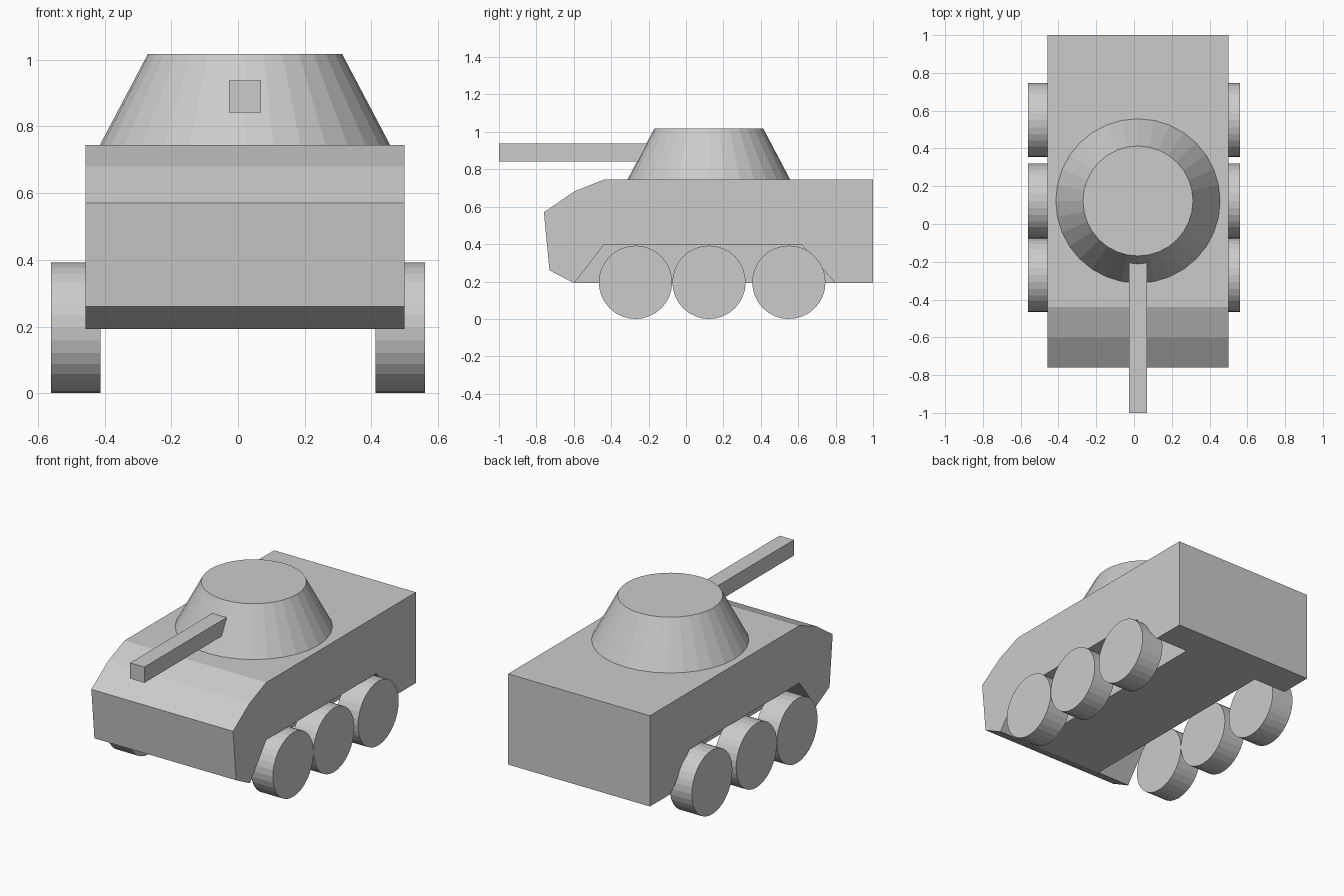
import bpy, bmesh
from math import pi
from mathutils import Matrix

if "Cube" in bpy.data.objects:
    bpy.data.objects.remove(bpy.data.objects["Cube"])

CX = 0.021  # centre line of hull and turret


def new_object(name, bm):
    bmesh.ops.recalc_face_normals(bm, faces=bm.faces)
    mesh = bpy.data.meshes.new(name)
    bm.to_mesh(mesh)
    bm.free()
    obj = bpy.data.objects.new(name, mesh)
    bpy.context.collection.objects.link(obj)
    return obj


def extrude_profile(name, profile, x0, x1):
    """Side profile of (y, z) points pulled across from x0 to x1."""
    bm = bmesh.new()
    face = bm.faces.new([bm.verts.new((x0, y, z)) for y, z in profile])
    out = bmesh.ops.extrude_face_region(bm, geom=[face])
    verts = [g for g in out["geom"] if isinstance(g, bmesh.types.BMVert)]
    bmesh.ops.translate(bm, verts=verts, vec=(x1 - x0, 0, 0))
    return new_object(name, bm)


def cone(name, r1, r2, depth, matrix):
    bm = bmesh.new()
    bmesh.ops.create_cone(bm, cap_ends=True, segments=32, radius1=r1,
                          radius2=r2, depth=depth, matrix=matrix)
    return new_object(name, bm)


# Hull with sloped nose
hull = extrude_profile("hull", [
    (1.0, 0.192), (1.0, 0.745), (-0.44, 0.745), (-0.60, 0.68),
    (-0.76, 0.57), (-0.73, 0.26), (-0.60, 0.192)], CX - 0.478, CX + 0.478)

# Wheel wells cut into both sides
well = [(-0.629, 0.15), (-0.44, 0.395), (0.62, 0.395), (0.835, 0.15)]
bpy.context.view_layer.objects.active = hull
for side in (-1, 1):
    cutter = extrude_profile("wheel_well_cutter", well,
                             CX + side * 0.255, CX + side * 0.65)
    cutter.hide_render = True
    mod = hull.modifiers.new("wheel_well", "BOOLEAN")
    mod.operation = "DIFFERENCE"
    mod.solver = "EXACT"
    mod.object = cutter
    bpy.ops.object.modifier_apply(modifier=mod.name)
    bpy.data.objects.remove(cutter)

# Six wheels
for side, label in ((-1, "left"), (1, "right")):
    for y, place in ((-0.27, "front"), (0.123, "middle"), (0.55, "rear")):
        cone(f"wheel_{place}_{label}", 0.196, 0.196, 0.148,
             Matrix.Translation((side * 0.487, y, 0.196))
             @ Matrix.Rotation(pi / 2, 4, "Y"))

# Turret
cone("turret", 0.435, 0.291, 0.273, Matrix.Translation((CX, 0.122, 0.8815)))

# Square gun barrel
extrude_profile("gun_barrel", [(-1, 0.842), (-1, 0.938), (-0.18, 0.938),
                               (-0.18, 0.842)], CX - 0.048, CX + 0.048)
